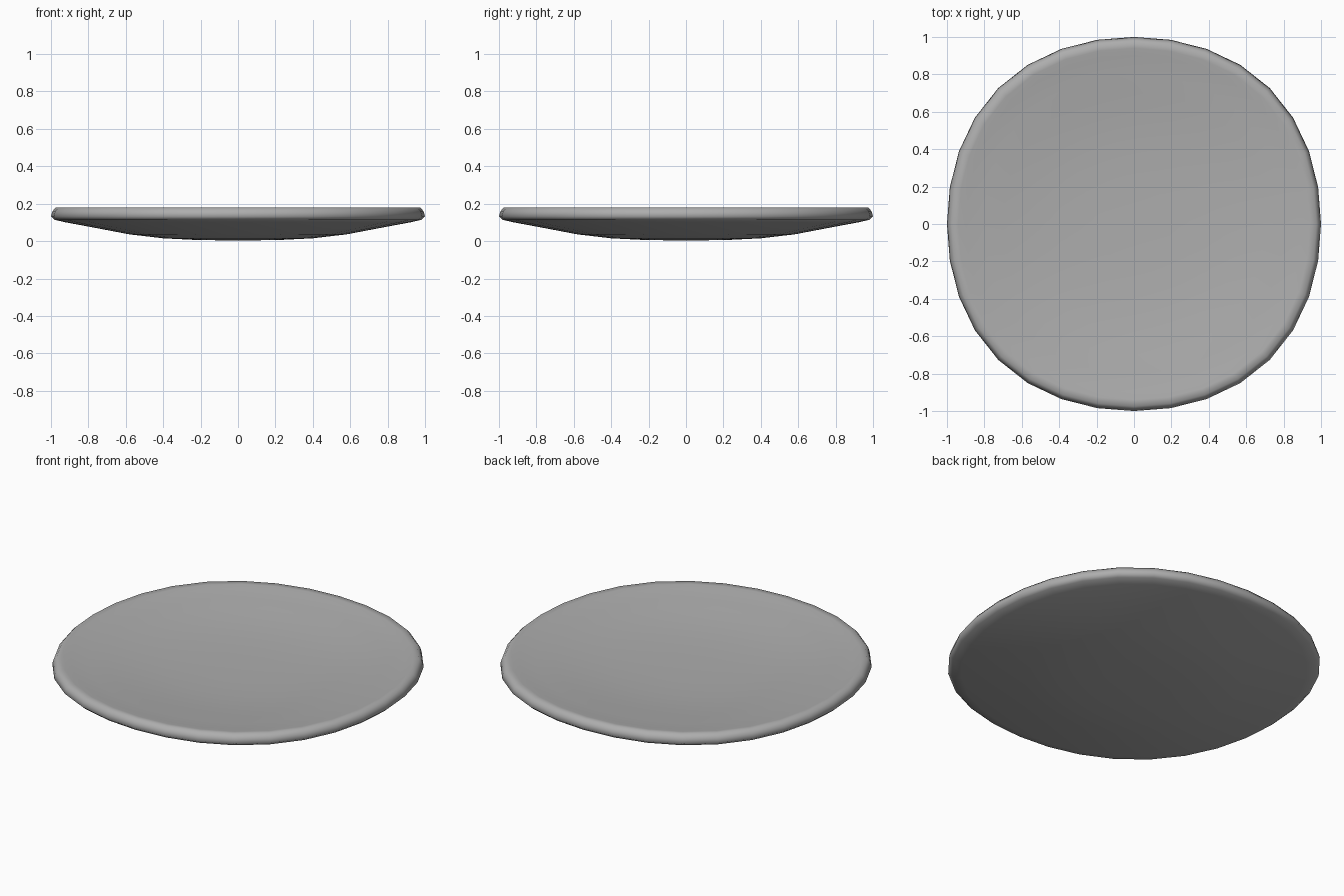
import bpy, bmesh
from math import sin, cos, pi

if "Cube" in bpy.data.objects:
    bpy.data.objects.remove(bpy.data.objects["Cube"])

SEGMENTS = 32
# Half profile (radius, height): underside centre, out around the rim, into the dish
BOTTOM_Z, DISH_Z = 0.004, 0.119
PROFILE = [(0.2, 0.005), (0.4, 0.015), (0.58, 0.036), (0.78, 0.074), (0.93, 0.102),
           (0.98, 0.114), (1.0, 0.132), (0.992, 0.16), (0.975, 0.18), (0.94, 0.178),
           (0.9, 0.171), (0.8, 0.161), (0.7, 0.15), (0.58, 0.137), (0.4, 0.125), (0.2, 0.12)]


def ring(bm, radius, z):
    # Slightly squared circle, bulging on the diagonals
    verts = []
    for i in range(SEGMENTS):
        a = 2 * pi * i / SEGMENTS
        r = radius * (1 + 0.027 * sin(2 * a) ** 2)
        verts.append(bm.verts.new((r * cos(a), r * sin(a), z)))
    return verts


# Shallow plate body
bm = bmesh.new()
rings = [ring(bm, r, z) for r, z in PROFILE]
for lower, upper in zip(rings, rings[1:]):
    for i in range(SEGMENTS):
        j = (i + 1) % SEGMENTS
        bm.faces.new((lower[i], lower[j], upper[j], upper[i]))

# Close underside and dish centre
for loop, z in ((rings[0], BOTTOM_Z), (rings[-1], DISH_Z)):
    centre = bm.verts.new((0, 0, z))
    for i in range(SEGMENTS):
        bm.faces.new((loop[i], loop[(i + 1) % SEGMENTS], centre))

bmesh.ops.recalc_face_normals(bm, faces=bm.faces)
for f in bm.faces:
    f.smooth = True
mesh = bpy.data.meshes.new("plate")
bm.to_mesh(mesh)
bm.free()
plate = bpy.data.objects.new("plate", mesh)
bpy.context.collection.objects.link(plate)

# Mid-grey surface
mat = bpy.data.materials.new("mid_grey")
mat.diffuse_color = (0.42, 0.42, 0.42, 1)
mat.use_nodes = True
mat.node_tree.nodes["Principled BSDF"].inputs["Base Color"].default_value = mat.diffuse_color
mesh.materials.append(mat)
